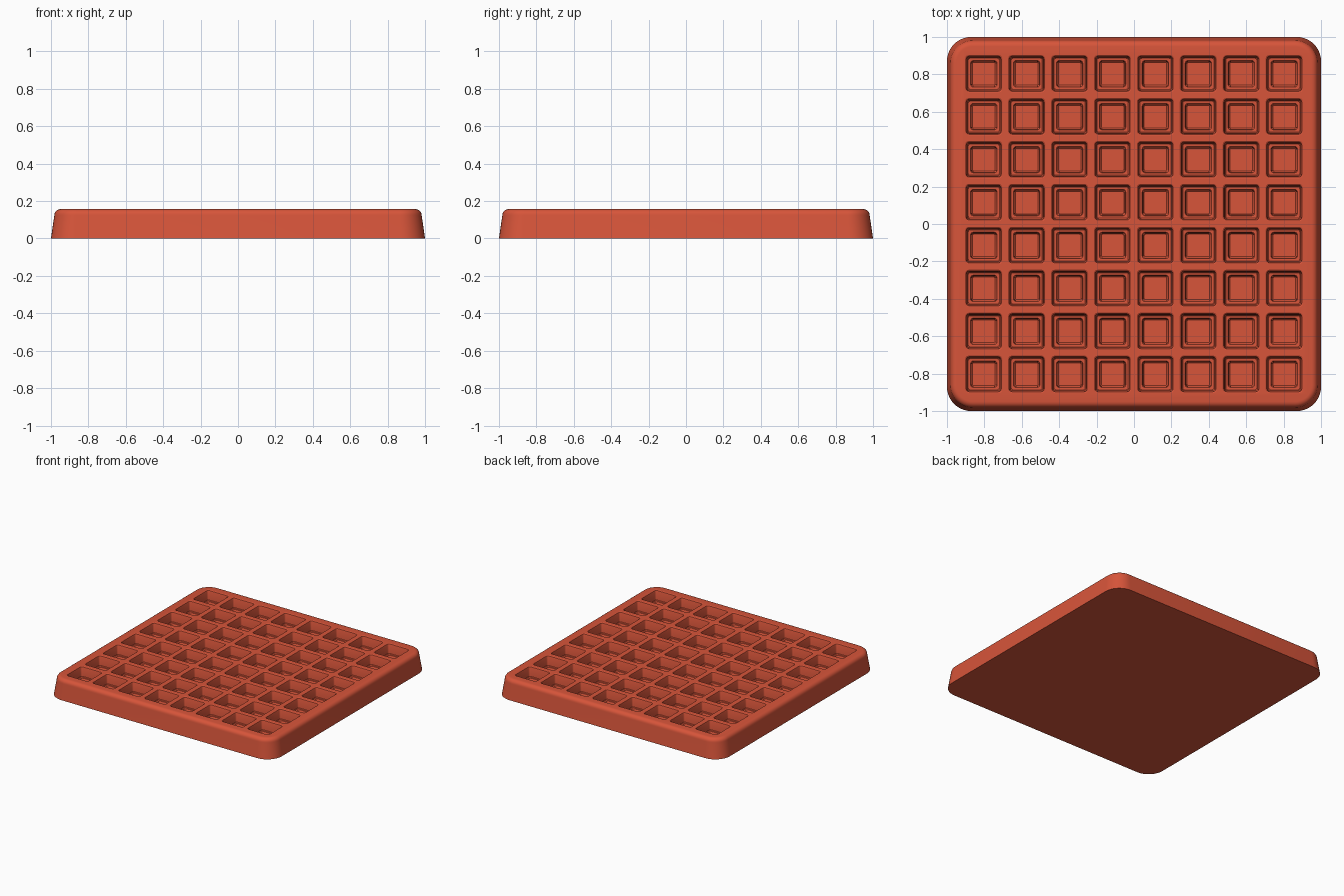
import bpy, bmesh
from math import sin, cos, pi

if "Cube" in bpy.data.objects:
    bpy.data.objects.remove(bpy.data.objects["Cube"])

TOP = 0.157        # tray height
COUNT = 8          # pockets per side
PITCH = 0.2295     # pocket spacing

red = bpy.data.materials.new("brick red")
red.use_nodes = True
red.diffuse_color = (0.68, 0.09, 0.042, 1)
red.node_tree.nodes["Principled BSDF"].inputs["Base Color"].default_value = red.diffuse_color


def rounded_square(half, radius, z, steps, cx=0, cy=0):
    """Points of a square outline with rounded corners."""
    points = []
    for corner, (sx, sy) in enumerate([(1, 1), (-1, 1), (-1, -1), (1, -1)]):
        for i in range(steps + 1):
            a = (corner + i / steps) * pi / 2
            points.append((cx + sx * (half - radius) + radius * cos(a),
                           cy + sy * (half - radius) + radius * sin(a), z))
    return points


def loft(bm, rings):
    """Join stacked outlines, lowest first, into a closed solid."""
    loops = [[bm.verts.new(p) for p in ring] for ring in rings]
    for low, high in zip(loops, loops[1:]):
        for i in range(len(low)):
            j = (i + 1) % len(low)
            bm.faces.new((low[i], low[j], high[j], high[i]))
    bm.faces.new(loops[0][::-1])
    bm.faces.new(loops[-1])


def make_object(name, bm):
    mesh = bpy.data.meshes.new(name)
    bm.to_mesh(mesh)
    bm.free()
    mesh.materials.append(red)
    obj = bpy.data.objects.new(name, mesh)
    bpy.context.collection.objects.link(obj)
    return obj


# Tray body: drafted sides and a rounded top edge
edge = 0.033
rings = [rounded_square(1.0, 0.13, 0, 10)]
for i in range(7):
    a = i / 6 * pi / 2
    inset = edge * (1 - cos(a))
    rings.append(rounded_square(0.982 - inset, 0.12 - inset,
                                TOP - edge + edge * sin(a), 10))
bm = bmesh.new()
loft(bm, rings)
tray = make_object("tray", bm)

# Pocket cutters: stepped recess with softened rim, ledge and floor
profile = [  # half width, corner radius, height
    (0.060, 0.006, 0.045),
    (0.065, 0.010, 0.050),
    (0.067, 0.012, 0.070),
    (0.071, 0.015, 0.076),
    (0.083, 0.010, 0.077),
    (0.087, 0.012, 0.081),
    (0.091, 0.013, TOP - 0.012),
    (0.094, 0.016, TOP - 0.004),
    (0.100, 0.020, TOP),
    (0.100, 0.020, TOP + 0.03),
]
bm = bmesh.new()
for row in range(COUNT):
    for column in range(COUNT):
        x, y = [(n - (COUNT - 1) / 2) * PITCH for n in (column, row)]
        loft(bm, [rounded_square(h, r, z, 3, x, y) for h, r, z in profile])
cutter = make_object("pocket_cutter", bm)
cutter.hide_render = True

# Cut the pockets and bake the result
cut = tray.modifiers.new("pockets", "BOOLEAN")
cut.operation = "DIFFERENCE"
cut.solver = "EXACT"
cut.object = cutter
bpy.ops.object.select_all(action="DESELECT")
tray.select_set(True)
bpy.context.view_layer.objects.active = tray
bpy.ops.object.modifier_apply(modifier=cut.name)
bpy.data.objects.remove(cutter)
bpy.ops.object.shade_smooth_by_angle(angle=pi / 6)
